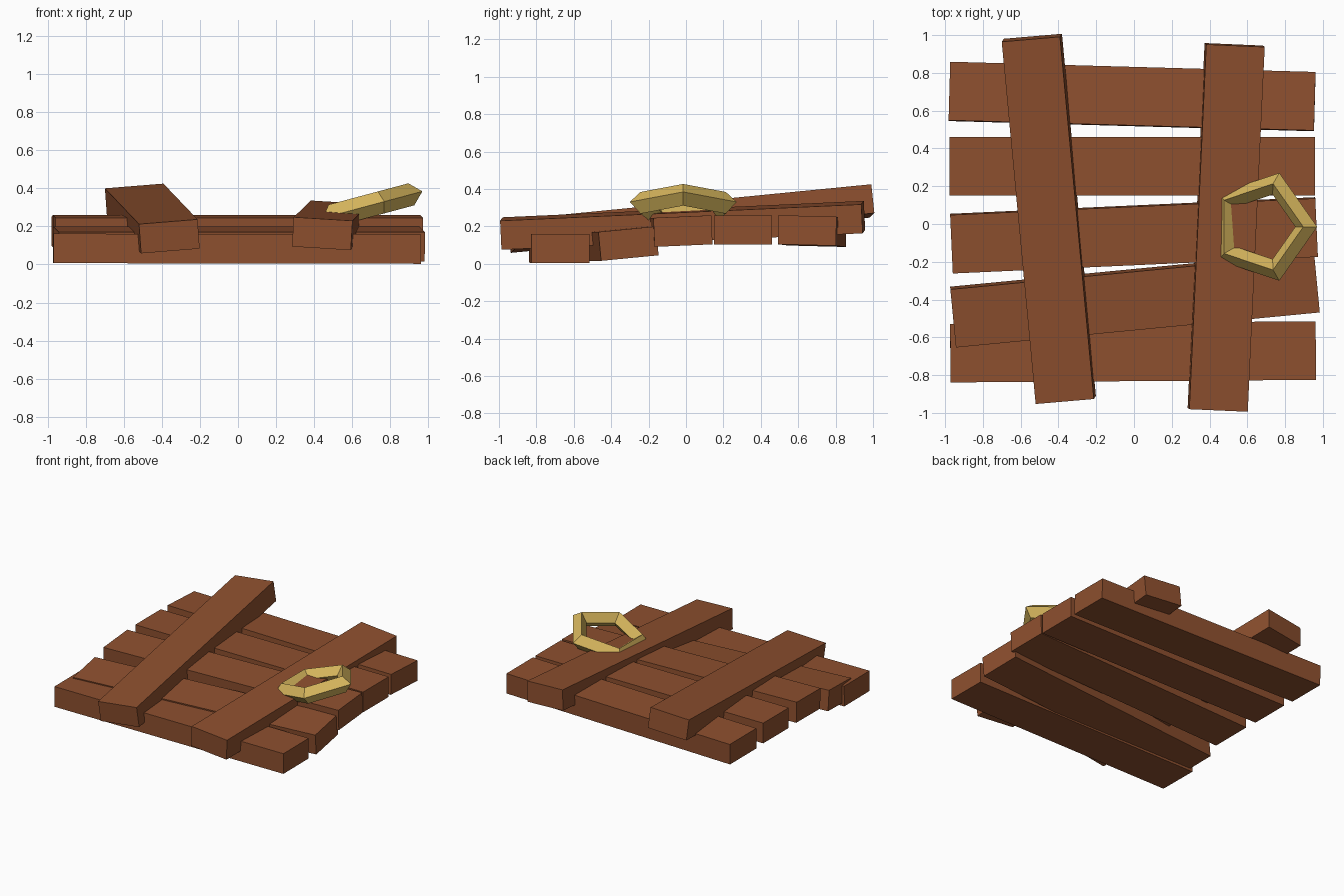
import bpy
import bmesh
from math import radians, cos, sin, pi
from mathutils import Matrix, Vector

cube = bpy.data.objects.get("Cube")
if cube:
    bpy.data.objects.remove(cube, do_unlink=True)


def make_material(name, rgb):
    mat = bpy.data.materials.new(name)
    mat.use_nodes = True
    colour = (*rgb, 1.0)
    mat.diffuse_color = colour
    mat.node_tree.nodes["Principled BSDF"].inputs["Base Color"].default_value = colour
    return mat


wood = make_material("brown_wood", (0.27, 0.08, 0.028))
brass = make_material("brass", (0.68, 0.47, 0.11))


def add_object(name, bm, mat, location, angles):
    bmesh.ops.recalc_face_normals(bm, faces=bm.faces)
    mesh = bpy.data.meshes.new(name)
    bm.to_mesh(mesh)
    bm.free()
    mesh.materials.append(mat)
    obj = bpy.data.objects.new(name, mesh)
    obj.location = location
    obj.rotation_euler = [radians(a) for a in angles]
    bpy.context.collection.objects.link(obj)
    return obj


LENGTH, WIDTH, THICK = 1.935, 0.31, 0.155


def board(name, size, location, angles):
    bm = bmesh.new()
    bmesh.ops.create_cube(bm, size=1.0)
    bmesh.ops.scale(bm, vec=size, verts=bm.verts)
    return add_object(name, bm, wood, location, angles)


# Loose planks running left to right, back to front
planks = [
    ((-0.01, 0.675, 0.175), (-1.5, -0.2, -1.6)),
    ((-0.01, 0.305, 0.18), (0, 0, 0)),
    ((0.0, -0.06, 0.175), (2.5, 0, 2.6)),
    ((0.005, -0.4, 0.108), (5.5, 0, 5.5)),
    ((-0.005, -0.677, 0.083), (0, 0.1, 0.4)),
]
for i, (loc, rot) in enumerate(planks):
    board(f"plank_{i + 1}", (LENGTH, WIDTH, THICK), loc, rot)

# Two crooked battens nailed across the planks
board("right_batten", (WIDTH, LENGTH, THICK), (-0.451, 0.027, 0.242), (5.6, -4.6, 4.9))
board("left_batten", (WIDTH, LENGTH, THICK), (0.488, -0.018, 0.206), (2.6, 3.5, -2.5))


# Five-sided pull ring with a diamond section
def ring(name, major, minor, sides, section, location, angles):
    bm = bmesh.new()
    loops = []
    for i in range(sides):
        turn = Matrix.Rotation(2 * pi * i / sides, 3, "Z")
        loop = []
        for j in range(section):
            a = 2 * pi * j / section
            loop.append(bm.verts.new(turn @ Vector((major + minor * cos(a), 0, minor * sin(a)))))
        loops.append(loop)
    for i in range(sides):
        here, there = loops[i], loops[(i + 1) % sides]
        for j in range(section):
            k = (j + 1) % section
            bm.faces.new((here[j], there[j], there[k], here[k]))
    return add_object(name, bm, brass, location, angles)


ring("pull_ring", 0.24, 0.06, 5, 4, (0.68, -0.015, 0.307), (0, -15, 0))
